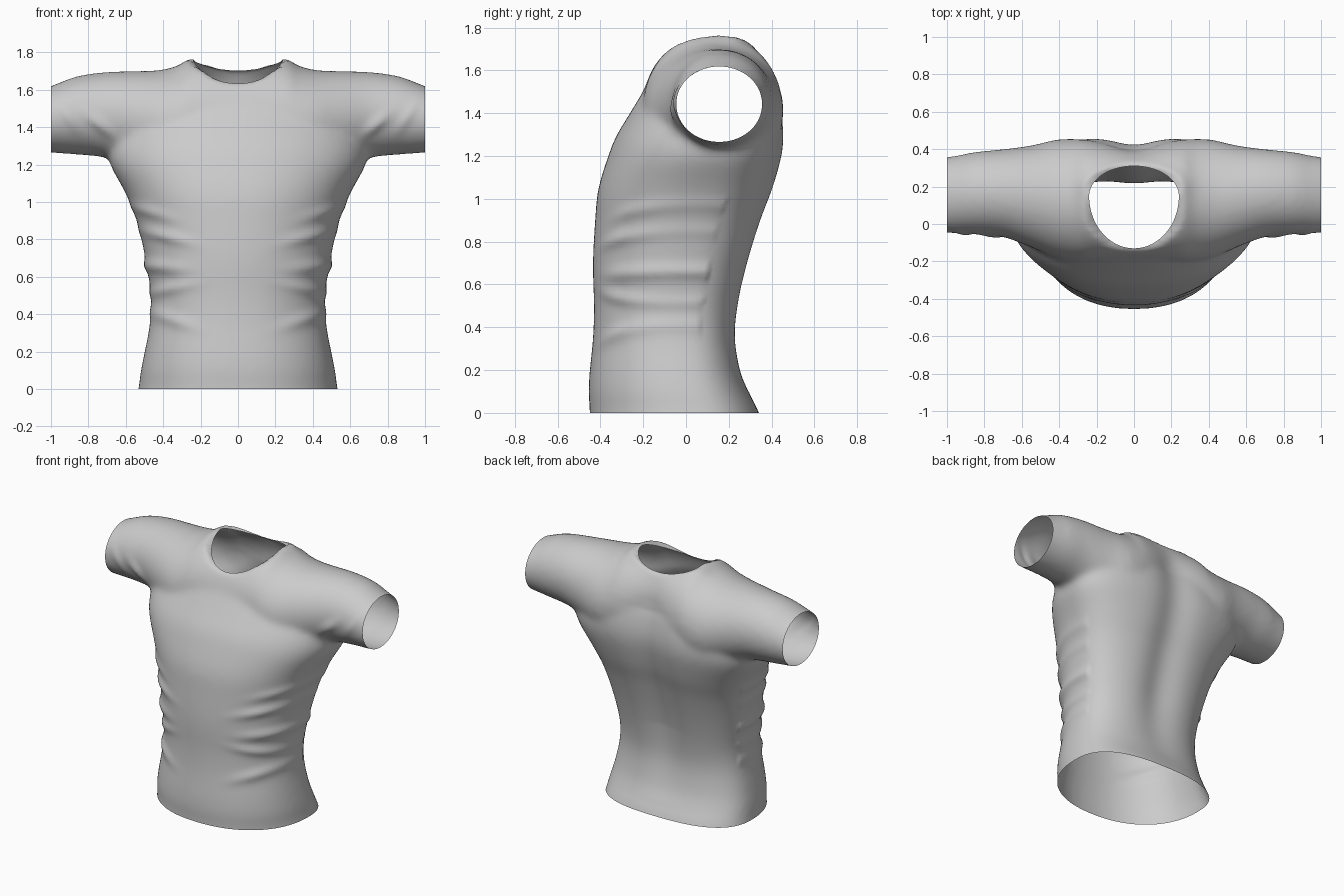
import bpy, bmesh, math
from mathutils import Vector

cube = bpy.data.objects.get("Cube")
if cube:
    bpy.data.objects.remove(cube)

SIDES = 64
HALF_SPAN = 1.0


def spline(rows, steps=5):
    """Smoothly interpolate a list of number rows."""
    out = []
    for i in range(len(rows) - 1):
        a, b = rows[max(i - 1, 0)], rows[i]
        c, d = rows[i + 1], rows[min(i + 2, len(rows) - 1)]
        for k in range(steps):
            t = k / steps
            out.append([q + 0.5 * t * (r - p + t * (2*p - 5*q + 4*r - s + t * (3*(q - r) + s - p)))
                        for p, q, r, s in zip(a, b, c, d)])
    return out + [list(rows[-1])]


def power(v, n):
    return math.copysign(abs(v) ** (2 / n), v)


def torso_ring(z, half, front, back):
    mid = front + 0.6 * (back - front)
    ring = []
    for i in range(SIDES):
        a = math.tau * i / SIDES
        c, s = math.cos(a), math.sin(a)
        n, depth = (2.2, mid - front) if s < 0 else (2.6, back - mid)
        ring.append(Vector((half * power(c, n), mid + depth * power(s, n), z)))
    return ring


def arm_ring(x, front, back, low, top):
    ring = []
    for i in range(SIDES):
        a = math.tau * i / SIDES
        ring.append(Vector((x, (front + back) / 2 + (back - front) / 2 * math.cos(a),
                            (low + top) / 2 + (top - low) / 2 * math.sin(a))))
    return ring


def loft(bm, rings):
    """Closed solid through a list of rings."""
    loops = [[bm.verts.new(p) for p in r] for r in rings]
    for a, b in zip(loops, loops[1:]):
        for i in range(SIDES):
            j = (i + 1) % SIDES
            bm.faces.new((a[i], a[j], b[j], b[i]))
    bm.faces.new(loops[0])
    bm.faces.new(loops[-1])


# Torso: height, half width, front depth, back depth
torso = [
    (-0.08, 0.55, -0.45, 0.37), (0.02, 0.53, -0.45, 0.335), (0.1, 0.52, -0.455, 0.295),
    (0.2, 0.50, -0.45, 0.26), (0.35, 0.472, -0.435, 0.24), (0.5, 0.465, -0.43, 0.255),
    (0.7, 0.495, -0.435, 0.30), (0.9, 0.54, -0.425, 0.36), (1.05, 0.60, -0.41, 0.415),
    (1.2, 0.68, -0.365, 0.455), (1.3, 0.69, -0.325, 0.465), (1.4, 0.66, -0.265, 0.455),
    (1.5, 0.59, -0.205, 0.43), (1.6, 0.48, -0.15, 0.385), (1.7, 0.36, -0.05, 0.33),
    (1.78, 0.25, 0.08, 0.27),
]
# Shoulders and sleeves: x, front depth, back depth, underside, top
arm = [
    (0.0, -0.2, 0.43, 1.1, 1.78), (0.24, -0.2, 0.45, 1.1, 1.775), (0.32, -0.2, 0.455, 1.1, 1.735),
    (0.42, -0.18, 0.45, 1.12, 1.71), (0.55, -0.125, 0.42, 1.18, 1.705),
    (0.7, -0.07, 0.40, 1.24, 1.70), (0.85, -0.055, 0.385, 1.258, 1.68),
    (0.95, -0.05, 0.365, 1.265, 1.645), (1.06, -0.045, 0.35, 1.275, 1.60),
]
bm = bmesh.new()
loft(bm, [torso_ring(*r) for r in spline(torso)])
half_arm = spline(arm)
mirrored = [[-r[0]] + r[1:] for r in reversed(half_arm[1:])]
loft(bm, [arm_ring(*r) for r in mirrored + half_arm])
bmesh.ops.recalc_face_normals(bm, faces=bm.faces)
mesh = bpy.data.meshes.new("shirt")
bm.to_mesh(mesh)
bm.free()
shirt = bpy.data.objects.new("shirt", mesh)
bpy.context.collection.objects.link(shirt)

# Merge the solids into one skin and soften the joins
remesh = shirt.modifiers.new("merge", 'REMESH')
remesh.mode = 'VOXEL'
remesh.voxel_size = 0.018
soften = shirt.modifiers.new("soften", 'SMOOTH')
soften.factor = 0.5
soften.iterations = 14
bpy.context.view_layer.update()
graph = bpy.context.evaluated_depsgraph_get()
skin = bpy.data.meshes.new_from_object(shirt.evaluated_get(graph))
shirt.modifiers.clear()
shirt.data = skin
skin.name = "shirt"
bm = bmesh.new()
bm.from_mesh(skin)
bm.normal_update()

# Cloth folds: x, z, slope, length, width, height
folds = [
    (0.38, 0.82, 0.25, 0.13, 0.03, 0.016), (0.42, 0.66, 0.1, 0.14, 0.035, 0.018),
    (0.36, 0.54, -0.2, 0.13, 0.03, 0.014), (0.36, 0.38, 0.35, 0.13, 0.035, 0.014),
    (0.46, 0.95, 0.3, 0.12, 0.03, 0.012), (0.74, 1.42, 0.9, 0.08, 0.03, 0.016),
    (0.90, 1.45, 1.6, 0.08, 0.025, 0.01),
]
moves = []
for v in bm.verts:
    x, y, z = v.co
    offset = 0.0
    if v.normal.y < 0.3:
        for fx, fz, slope, length, width, height in folds:
            u, w = abs(x) - fx, z - fz
            turn = math.atan(slope)
            along = u * math.cos(turn) + w * math.sin(turn)
            across = w * math.cos(turn) - u * math.sin(turn)
            offset += height * math.exp(-(along / length) ** 2 - (across / width) ** 2)
    # Hollow along the spine
    if v.normal.y > 0.3 and z < 1.68:
        fade = min(1, max(0, z - 0.1) / 0.5) * min(1, (1.68 - z) / 0.2)
        offset -= 0.04 * fade * math.exp(-(x / 0.14) ** 2)
    moves.append(v.normal * offset)
for v, move in zip(bm.verts, moves):
    v.co += move

# Open the hem and both cuffs
for co, no in (((0, 0, 0.005), (0, 0, -1)), ((HALF_SPAN, 0, 0), (1, 0, 0)),
               ((-HALF_SPAN, 0, 0), (-1, 0, 0))):
    geom = bm.verts[:] + bm.edges[:] + bm.faces[:]
    bmesh.ops.bisect_plane(bm, geom=geom, plane_co=co, plane_no=no, clear_outer=True)


# Open the neck and shape its rim
def neck(co):
    dy = co.y - 0.15
    return Vector((co.x / 0.24, dy / (0.28 if dy < 0 else 0.16)))


inside = [v for v in bm.verts if v.co.z > 1.45 and neck(v.co).length < 1]
bmesh.ops.delete(bm, geom=inside, context='VERTS')
near = []
for v in bm.verts:
    if v.co.z < 1.45 or neck(v.co).length > 1.5:
        continue
    if not v.is_boundary:
        near.append(v)
        continue
    c, s = neck(v.co).normalized()
    drop = 0.13 if s < 0 else 0.06
    v.co = (0.24 * c, 0.15 + s * (0.28 if s < 0 else 0.16), 1.768 - drop * abs(s) ** 1.4)
for _ in range(4):
    bmesh.ops.smooth_vert(bm, verts=near, factor=0.5,
                          use_axis_x=True, use_axis_y=True, use_axis_z=True)

# Rest the hem on the ground and finish
base = min(v.co.z for v in bm.verts)
bmesh.ops.translate(bm, verts=bm.verts, vec=(0, 0, -base))
for f in bm.faces:
    f.smooth = True
    f.material_index = 0
bm.to_mesh(skin)
bm.free()

cloth = bpy.data.materials.new("grey cloth")
cloth.use_nodes = True
colour = (0.6, 0.6, 0.6, 1)
cloth.diffuse_color = colour
cloth.node_tree.nodes["Principled BSDF"].inputs["Base Color"].default_value = colour
skin.materials.clear()
skin.materials.append(cloth)
